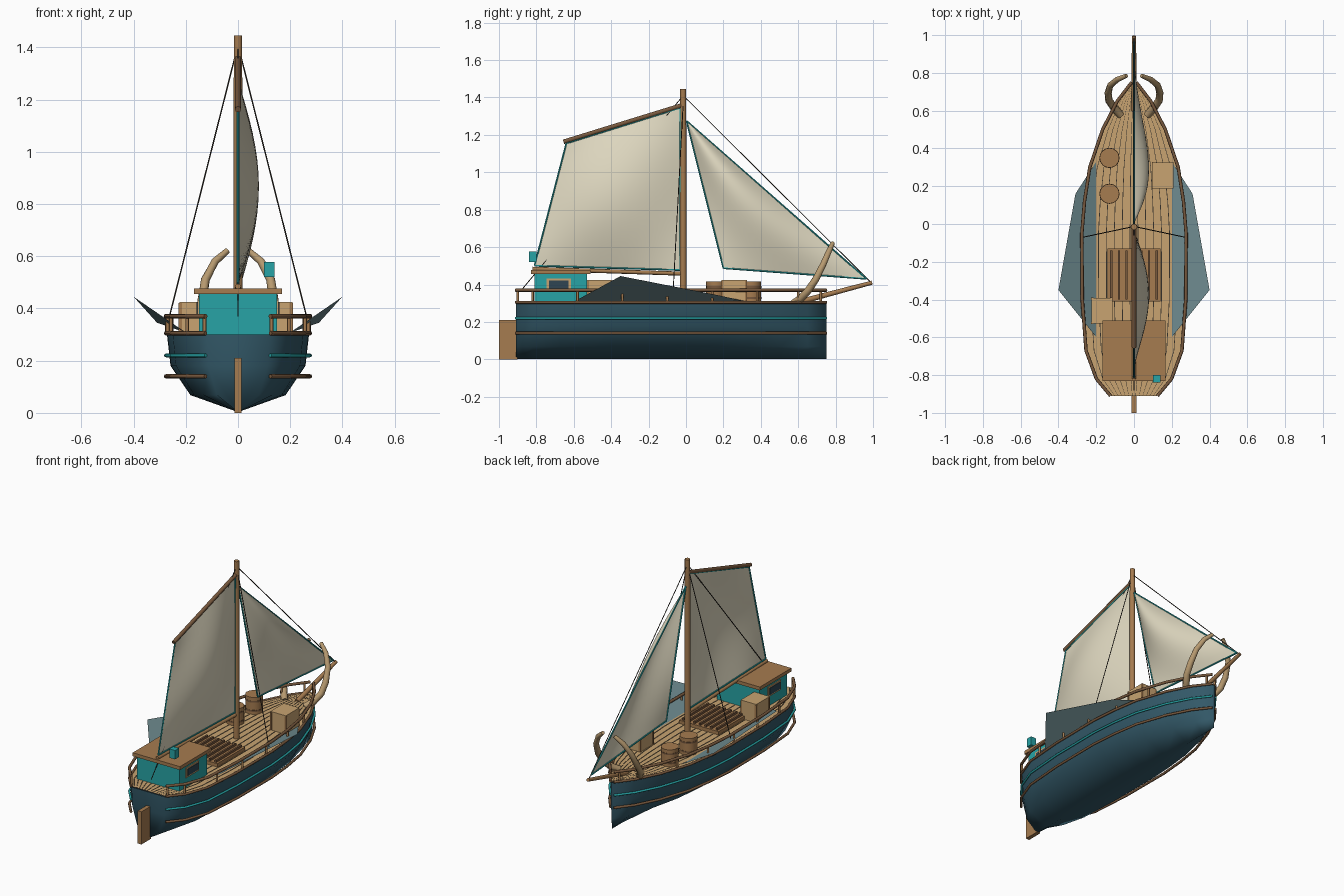
import bpy, bmesh, math
from mathutils import Vector

if "Cube" in bpy.data.objects:
    bpy.data.objects.remove(bpy.data.objects["Cube"])


def material(name, r, g, b):
    m = bpy.data.materials.new(name)
    m.diffuse_color = (r, g, b, 1)
    m.use_nodes = True
    m.node_tree.nodes["Principled BSDF"].inputs["Base Color"].default_value = m.diffuse_color
    return m


HULL = material("hull_blue", .033, .1, .14)
TEAL = material("teal_paint", .02, .37, .38)
BROWN = material("brown_wood", .38, .2, .08)
DARK = material("dark_wood", .19, .1, .048)
TAN = material("pale_wood", .58, .37, .165)
HORN = material("horn", .47, .32, .16)
CREAM = material("sail_canvas", .74, .69, .53)
ROPE = material("black_rope", .035, .029, .023)
NET = material("grey_blue_board", .165, .27, .29)
GLASS = material("dark_window", .03, .06, .085)


def make(name, verts, faces, mat, smooth=None):
    me = bpy.data.meshes.new(name)
    me.from_pydata([tuple(v) for v in verts], [], faces)
    me.materials.append(mat)
    bm = bmesh.new()
    bm.from_mesh(me)
    bmesh.ops.recalc_face_normals(bm, faces=bm.faces)
    bm.to_mesh(me)
    bm.free()
    ob = bpy.data.objects.new(name, me)
    bpy.context.collection.objects.link(ob)
    if smooth:
        bpy.ops.object.select_all(action='DESELECT')
        ob.select_set(True)
        bpy.context.view_layer.objects.active = ob
        bpy.ops.object.shade_smooth_by_angle(angle=math.radians(smooth))
    return ob


def box(name, x, y, z, mat):
    v = [(a, b, c) for a in x for b in y for c in z]
    f = [(0, 1, 3, 2), (4, 6, 7, 5), (0, 4, 5, 1), (2, 3, 7, 6), (0, 2, 6, 4), (1, 5, 7, 3)]
    return make(name, v, f, mat)


def tube(name, pts, radii, mat, sides=8):
    """Round section swept along a path; radii is one number or one per point."""
    pts = [Vector(p) for p in pts]
    n = len(pts)
    if not isinstance(radii, (list, tuple)):
        radii = [radii] * n
    verts, faces = [], []
    for i, p in enumerate(pts):
        t = (pts[min(i + 1, n - 1)] - pts[max(i - 1, 0)]).normalized()
        ref = Vector((0, 0, 1)) if abs(t.z) < .95 else Vector((0, 1, 0))
        u = t.cross(ref).normalized()
        w = u.cross(t)
        for k in range(sides):
            ang = 2 * math.pi * k / sides
            verts.append(p + radii[i] * (u * math.cos(ang) + w * math.sin(ang)))
    for i in range(n - 1):
        for k in range(sides):
            k2 = (k + 1) % sides
            a, b = i * sides, (i + 1) * sides
            faces.append((a + k, a + k2, b + k2, b + k))
    faces += [tuple(range(sides))[::-1], tuple(range((n - 1) * sides, n * sides))]
    return make(name, verts, faces, mat, 50)


# Hull plan: distance along the keel and half width
PLAN = [(-.91, .12), (-.82, .195), (-.67, .25), (-.4, .27), (-.05, .272),
        (.12, .258), (.3, .23), (.5, .162), (.65, .085), (.75, .008)]


def half_width(y):
    for (y0, w0), (y1, w1) in zip(PLAN, PLAN[1:]):
        if y <= y1:
            return w0 + (w1 - w0) * (y - y0) / (y1 - y0)
    return PLAN[-1][1]


# Hull shell, shaded smoothly round onto the stern
SECTION = [(-1, .3), (-.95, .18), (-.67, .068), (0, .003), (.67, .068), (.95, .18), (1, .3)]
S = len(SECTION)
hv = [(w * f, y, z) for y, w in PLAN for f, z in SECTION]
hf = [(i * S + k, i * S + k + 1, (i + 1) * S + k + 1, (i + 1) * S + k)
      for i in range(len(PLAN) - 1) for k in range(S - 1)]
hf += [tuple(range(S)), tuple(range(len(hv) - S, len(hv)))]
make("hull", hv, hf, HULL, 88)


# Deck: dark underlay with tapering planks on top
def deck_strip(name, f0, f1, z, mat):
    n = len(PLAN)
    v = [(w * f, y, z) for y, w in PLAN for f in (f0, f1)]
    return make(name, v, [(2 * i, 2 * i + 1, 2 * i + 3, 2 * i + 2) for i in range(n - 1)], mat)


deck_strip("deck_seams", -1, 1, .301, ROPE)
PLANKS = 13
for i in range(PLANKS):
    a = -1 + 2 * i / PLANKS
    deck_strip("deck_plank", a + .007, a + 2 / PLANKS - .007, .306, TAN)

# Rub strakes, cap rail and guard rail on both sides
for s in (-1, 1):
    for name, z, r, mat in (("lower_strake", .14, .008, DARK), ("teal_strake", .22, .007, TEAL),
                            ("cap_rail", .305, .008, DARK), ("guard_rail", .37, .009, DARK)):
        tube(name, [(s * (w + .004), y, z) for y, w in PLAN], r, mat)
    for y in (-.9, -.82, -.58, -.34, -.1, .14, .38, .6, .72):
        w = half_width(y)
        tube("rail_post", [(s * w, y, .3), (s * w, y, .37)], .007, BROWN)

    # Side boards flaring outward
    make("side_board", [(s * .2, -.6, .308), (s * .4, -.35, .445), (s * .31, .16, .345),
                        (s * .2, .33, .308)], [(0, 1, 2, 3)], NET)

    # Curved bow horns
    tube("bow_horn", [(s * .07, .575, .3), (s * .105, .615, .325), (s * .133, .655, .37),
                      (s * .137, .695, .43), (s * .125, .735, .51), (s * .088, .765, .58),
                      (s * .04, .785, .622)], [.02, .021, .02, .019, .017, .015, .011], HORN, 10)

    # Shrouds
    tube("shroud", [(s * .01, -.015, 1.37), (s * .27, -.07, .34)], .0027, ROPE, 6)

# Rudder
box("rudder", (-.013, .013), (-1, -.9), (0, .21), BROWN)

# Cabin, roof and framed side windows
box("cabin", (-.15, .15), (-.81, -.53), (.3, .455), TEAL)
box("cabin_roof", (-.168, .168), (-.83, -.51), (.455, .477), BROWN)
for s in (-1, 1):
    box("window_frame", sorted((s * .149, s * .155)), (-.745, -.615), (.368, .432), TAN)
    box("window_pane", sorted((s * .15, s * .158)), (-.733, -.627), (.378, .422), GLASS)

# Stern lantern
box("lantern", (.1, .14), (-.84, -.8), (.52, .577), TEAL)

# Hatch with dark slats
box("hatch_base", (-.14, .14), (-.41, -.13), (.3, .328), BROWN)
for i in range(7):
    x = -.12 + i * .04
    box("hatch_slat", (x - .006, x + .006), (-.4, -.14), (.32, .342), DARK)

# Barrels with hoops
for y in (.16, .35):
    tube("barrel", [(-.13, y, .3), (-.13, y, .415)], .052, BROWN, 16)
    for z in (.328, .387):
        tube("barrel_hoop", [(-.13, y, z - .005), (-.13, y, z + .005)], .0535, DARK, 16)

# Crates with corner battens
for cx, cy in ((.153, .257), (-.17, -.46)):
    hx, hy = .055, .068
    box("crate", (cx - hx, cx + hx), (cy - hy, cy + hy), (.3, .425), TAN)
    for sx in (-1, 1):
        for sy in (-1, 1):
            x, y = cx + sx * (hx - .004), cy + sy * (hy - .004)
            box("crate_batten", (x - .006, x + .006), (y - .006, y + .006), (.3, .42), BROWN)

# Mast and spars
tube("mast", [(0, -.015, .3), (0, -.015, 1.445)], [.018, .016], BROWN, 12)
tube("boom", [(0, -.02, .458), (0, -.82, .484)], .011, BROWN)
tube("gaff", [(0, -.015, 1.36), (0, -.655, 1.163)], .012, DARK)
tube("bowsprit", [(0, .6, .305), (0, .995, .41)], [.015, .011], BROWN)

# Stays
tube("forestay", [(0, -.015, 1.41), (0, .985, .415)], .0027, ROPE, 6)
tube("backstay", [(0, -.015, 1.41), (0, -.88, .37)], .0027, ROPE, 6)


# Sails: bellied four-corner patches with teal hems
def sail(name, corners, belly, n=16):
    a, b, c, d = [Vector(p) for p in corners]
    verts, faces = [], []
    for i in range(n + 1):
        for j in range(n + 1):
            u, v = i / n, j / n
            p = a.lerp(b, u).lerp(d.lerp(c, u), v)
            p.x += belly * math.sin(math.pi * u) * math.sin(math.pi * v)
            verts.append(p)
    for i in range(n):
        for j in range(n):
            k = i * (n + 1) + j
            faces.append((k, k + n + 1, k + n + 2, k + 1))
    ob = make(name, verts, faces, CREAM, 60)
    bm = bmesh.new()
    bm.from_mesh(ob.data)
    bmesh.ops.remove_doubles(bm, verts=bm.verts, dist=1e-5)
    bm.to_mesh(ob.data)
    bm.free()
    ends = [p for i, p in enumerate((a, b, c, d)) if i == 0 or p != (a, b, c, d)[i - 1]]
    for p, q in zip(ends, ends[1:] + ends[:1]):
        tube(name + "_hem", [p, q], .005, TEAL, 6)


sail("mainsail", [(0, -.03, .477), (0, -.81, .5), (0, -.64, 1.155), (0, -.03, 1.345)], .08)
sail("jib", [(0, .2, .487), (0, .965, .43), (0, .003, 1.275), (0, .003, 1.275)], .08)
